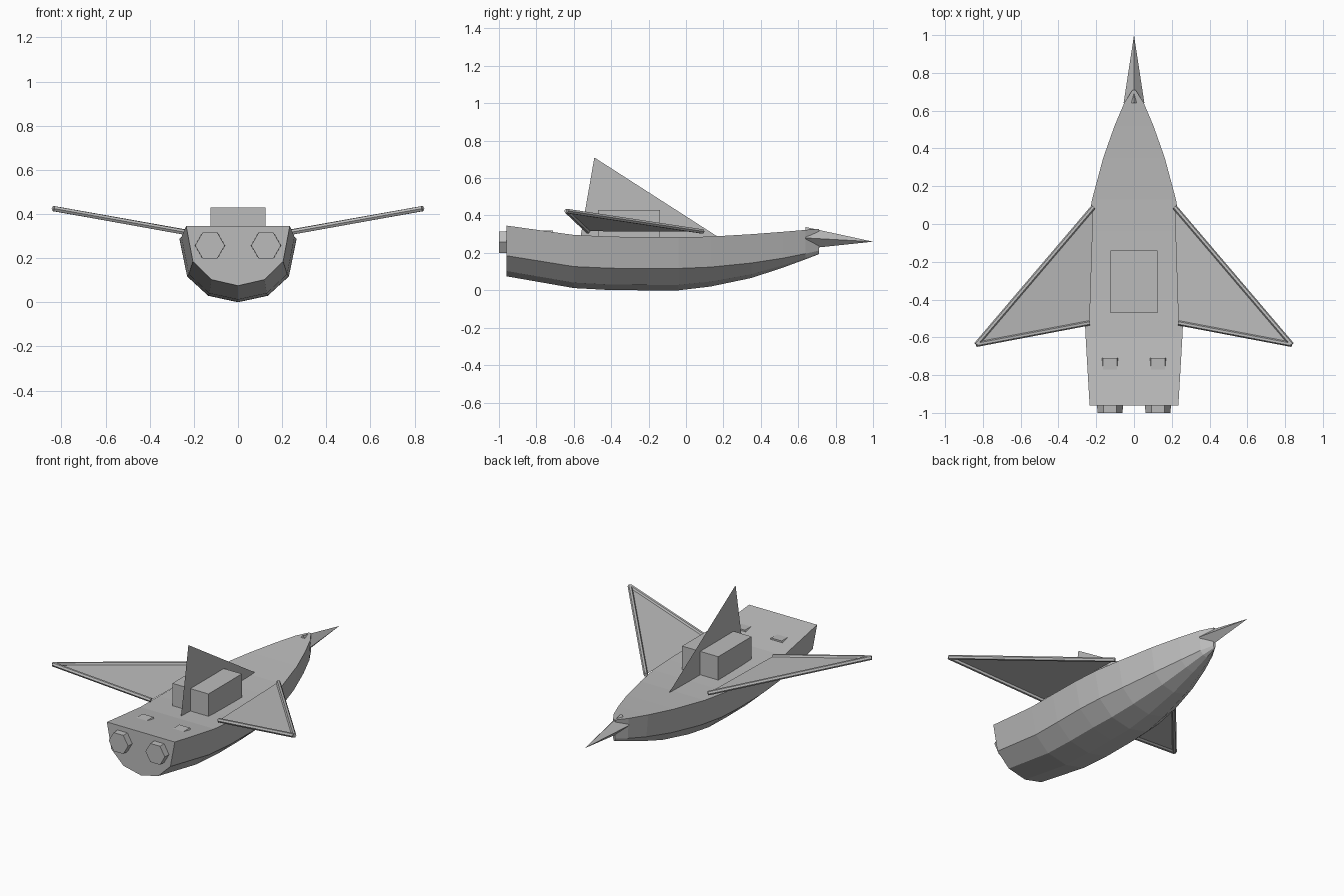
import bpy
import math
from mathutils import Vector

cube = bpy.data.objects.get("Cube")
if cube:
    bpy.data.objects.remove(cube, do_unlink=True)

grey = bpy.data.materials.new("plain grey")
grey.use_nodes = True
COLOUR = (0.5, 0.5, 0.5, 1)
grey.diffuse_color = COLOUR
for node in grey.node_tree.nodes:
    if node.type == 'BSDF_PRINCIPLED':
        node.inputs["Base Color"].default_value = COLOUR


def build(name, verts, faces):
    mesh = bpy.data.meshes.new(name)
    mesh.from_pydata([tuple(v) for v in verts], [], faces)
    mesh.materials.append(grey)
    obj = bpy.data.objects.new(name, mesh)
    bpy.context.scene.collection.objects.link(obj)
    return obj


def loft(name, rings):
    """Skin closed rings of equal size and cap both ends."""
    n = len(rings[0])
    verts = [v for ring in rings for v in ring]
    faces = [(r * n + i, r * n + (i + 1) % n, (r + 1) * n + (i + 1) % n, (r + 1) * n + i)
             for r in range(len(rings) - 1) for i in range(n)]
    faces += [tuple(reversed(range(n))), tuple(range(len(verts) - n, len(verts)))]
    return build(name, verts, faces)


def bar(name, start, end, radius):
    """Six-sided rod between two points."""
    start, end = Vector(start), Vector(end)
    axis = (end - start).normalized()
    side = axis.cross(Vector((0, 0, 1))).normalized()
    up = side.cross(axis)
    angles = [math.radians(60 * i) for i in range(6)]
    ring = [(side * math.cos(a) + up * math.sin(a)) * radius for a in angles]
    return loft(name, [[p + o for o in ring] for p in (start, end)])


# Hull: station y, half width, deck height, chine height, keel height
stations = [
    (-0.96, 0.235, 0.346, 0.185, 0.075),
    (-0.6, 0.256, 0.296, 0.127, 0.012),
    (-0.4, 0.265, 0.287, 0.118, 0.001),
    (-0.2, 0.265, 0.284, 0.117, 0.0),
    (-0.04, 0.254, 0.284, 0.117, 0.0),
    (0.13, 0.222, 0.287, 0.124, 0.02),
    (0.35, 0.163, 0.3, 0.146, 0.066),
    (0.52, 0.103, 0.313, 0.172, 0.122),
    (0.64, 0.052, 0.323, 0.196, 0.166),
    (0.71, 0.008, 0.328, 0.212, 0.193),
]
rings = []
for y, w, deck, chine, keel in stations:
    bilge = keel + (chine - keel) * 0.25
    half = [(w, deck), (w * 0.87, chine), (w * 0.51, bilge)]
    section = half + [(0, keel)] + [(-x, z) for x, z in reversed(half)]
    rings.append([(x, y, z) for x, z in section])
loft("hull", rings)

# Nose spike: diamond pyramid set into the bow
build("nose_spike",
      [(0, 0.64, 0.338), (0.055, 0.64, 0.28), (0, 0.64, 0.222), (-0.055, 0.64, 0.28), (0, 1, 0.26)],
      [(0, 1, 2, 3), (1, 0, 4), (2, 1, 4), (3, 2, 4), (0, 3, 4)])

# Deck house
loft("deck_house", [[(x, y, z) for x, y in
                     ((-0.125, -0.47), (0.125, -0.47), (0.125, -0.14), (-0.125, -0.14))]
                    for z in (0.27, 0.43)])

# Tail fin: one thin sheet
build("tail_fin", [(0, -0.565, 0.28), (0, 0.18, 0.28), (0, -0.49, 0.71)], [(0, 1, 2)])

for label, s in (("left", 1), ("right", -1)):
    # Wing: flat panel with rods along its edges
    front = (0.215 * s, 0.09, 0.314)
    rear = (0.235 * s, -0.524, 0.316)
    tip = (0.835 * s, -0.638, 0.424)
    build(label + "_wing_panel", [front, rear, tip], [(0, 1, 2)])
    bar(label + "_wing_leading_edge", front, tip, 0.013)
    bar(label + "_wing_trailing_edge", rear, tip, 0.013)
    # Engine: six-sided, slightly wider at its inner end
    engine = [[(0.127 * s + r * math.cos(math.radians(60 * i)), y,
                0.257 + r * math.sin(math.radians(60 * i))) for i in range(6)]
              for y, r in ((-1, 0.067), (-0.71, 0.074))]
    loft(label + "_engine", engine)

# Point all solid faces outwards
for obj in list(bpy.context.scene.objects):
    if obj.type == 'MESH' and len(obj.data.polygons) > 1:
        import bmesh
        bm = bmesh.new()
        bm.from_mesh(obj.data)
        bmesh.ops.recalc_face_normals(bm, faces=bm.faces)
        bm.to_mesh(obj.data)
        bm.free()
